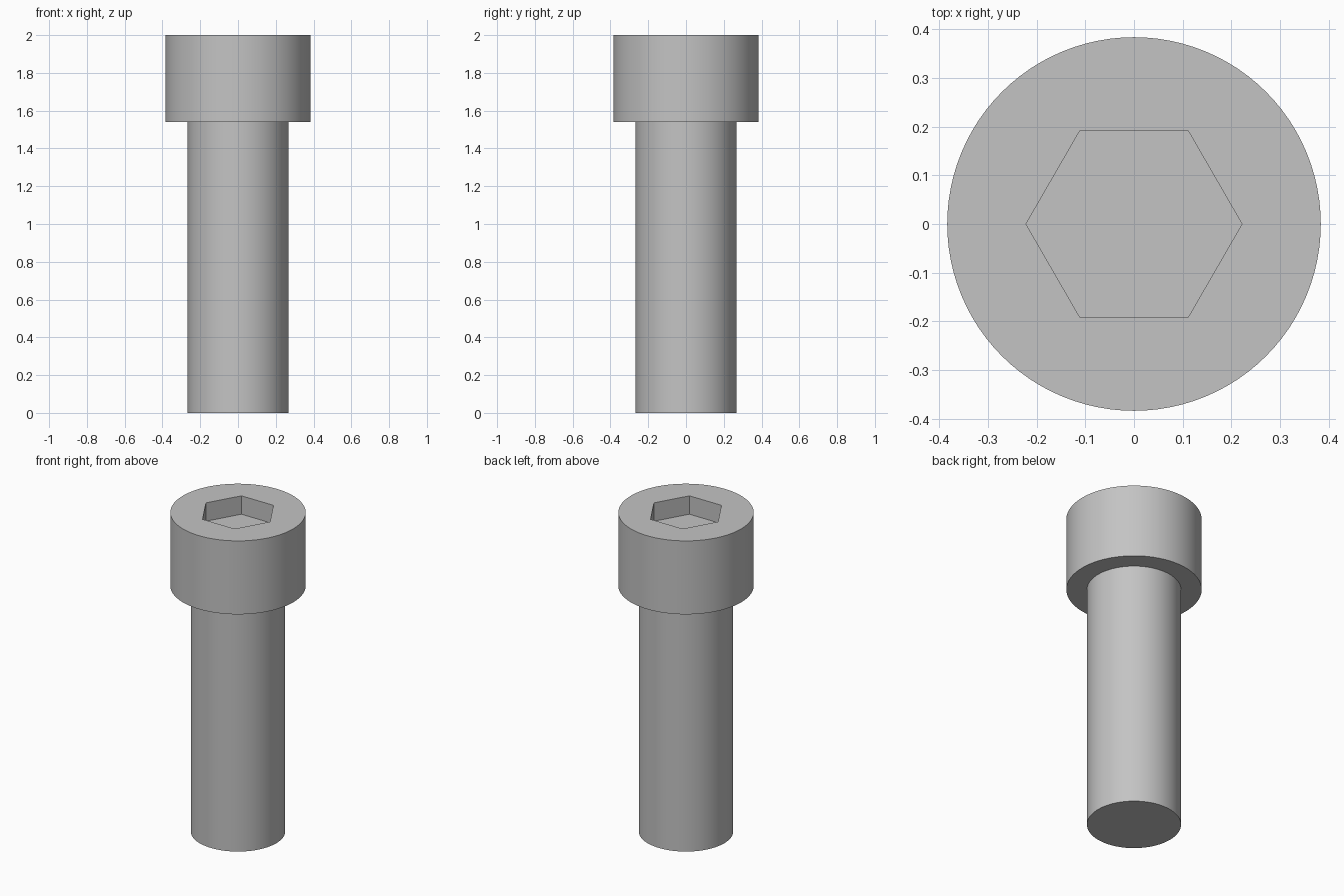
import bpy, bmesh, math

cube = bpy.data.objects.get("Cube")
if cube:
    bpy.data.objects.remove(cube, do_unlink=True)

HEAD_R, SHANK_R, HEX_R = 0.384, 0.267, 0.222
TOP, SEAT, SOCKET_DEPTH = 2.0, 1.54, 0.115
SIDES = 96

steel = bpy.data.materials.new("grey steel")
steel.use_nodes = True
steel.diffuse_color = (0.55, 0.55, 0.55, 1)
steel.node_tree.nodes["Principled BSDF"].inputs["Base Color"].default_value = steel.diffuse_color


def ring(bm, radius, z, sides=SIDES):
    """Closed loop of edges around the z axis."""
    verts = [bm.verts.new((radius * math.cos(a), radius * math.sin(a), z))
             for a in (math.tau * i / sides for i in range(sides))]
    return verts, [bm.edges.new((v, verts[(i + 1) % sides])) for i, v in enumerate(verts)]


def wall(bm, low, high):
    """Quads joining two rings with equal side counts."""
    a, b = low[0], high[0]
    for i in range(len(a)):
        j = (i + 1) % len(a)
        bm.faces.new((a[i], a[j], b[j], b[i]))


def finish(bm, name):
    mesh = bpy.data.meshes.new(name)
    bm.to_mesh(mesh)
    bm.free()
    mesh.materials.append(steel)
    obj = bpy.data.objects.new(name, mesh)
    bpy.context.collection.objects.link(obj)
    bpy.ops.object.select_all(action='DESELECT')
    obj.select_set(True)
    bpy.context.view_layer.objects.active = obj
    bpy.ops.object.shade_smooth_by_angle(angle=math.radians(30))
    return obj


# Cylindrical head with a hexagonal socket and a ring-shaped underside
bm = bmesh.new()
inner = ring(bm, SHANK_R, SEAT)
lower = ring(bm, HEAD_R, SEAT)
upper = ring(bm, HEAD_R, TOP)
mouth = ring(bm, HEX_R, TOP, 6)
floor = ring(bm, HEX_R, TOP - SOCKET_DEPTH, 6)
wall(bm, inner, lower)
wall(bm, lower, upper)
wall(bm, mouth, floor)
bm.faces.new(floor[0])
bmesh.ops.triangle_fill(bm, edges=upper[1] + mouth[1], use_beauty=True, normal=(0, 0, 1))
bmesh.ops.recalc_face_normals(bm, faces=bm.faces)
# The underside is open, so confirm the top faces upward
if any(f.normal.z < -0.5 and f.calc_center_median().z > SEAT + 0.1 for f in bm.faces):
    bmesh.ops.reverse_faces(bm, faces=bm.faces)
finish(bm, "screw_head")

# Plain shank with a flat end, open where it meets the head
bm = bmesh.new()
end = ring(bm, SHANK_R, 0)
neck = ring(bm, SHANK_R, SEAT)
wall(bm, end, neck)
bm.faces.new(list(reversed(end[0])))
finish(bm, "shank")
